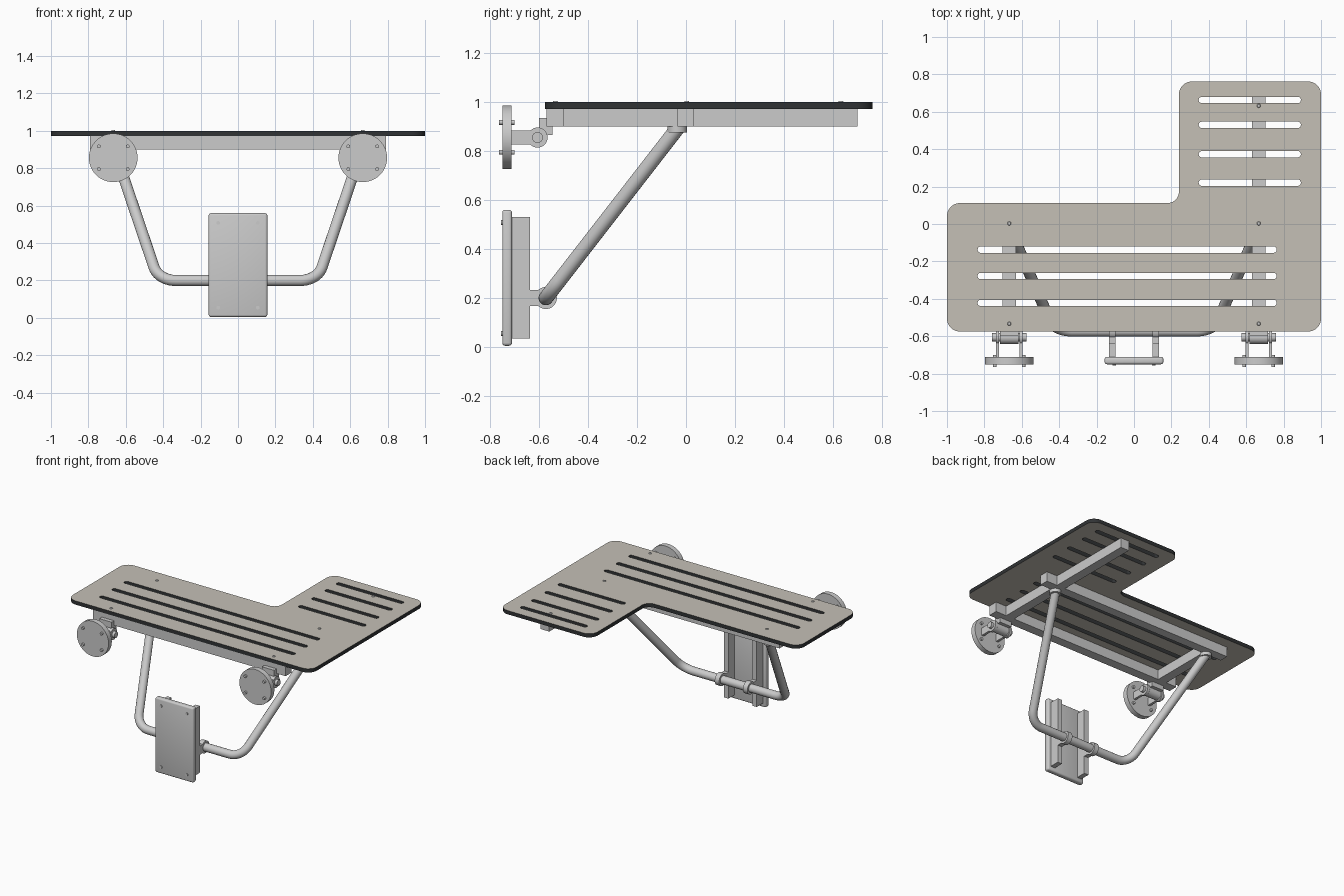
import bpy, bmesh, math
from mathutils import Vector, Matrix

if "Cube" in bpy.data.objects:
    bpy.data.objects.remove(bpy.data.objects["Cube"])


def finish(name, mesh, angle=35):
    for p in mesh.polygons:
        p.use_smooth = True
    mesh.set_sharp_from_angle(angle=math.radians(angle))
    ob = bpy.data.objects.new(name, mesh)
    bpy.context.collection.objects.link(ob)
    return ob


def box(name, x, y, z, bevel=0.0):
    bm = bmesh.new()
    bmesh.ops.create_cube(bm, size=1)
    for v in bm.verts:
        v.co = [r[0] + (c + 0.5) * (r[1] - r[0]) for c, r in zip(v.co, (x, y, z))]
    if bevel:
        bmesh.ops.bevel(bm, geom=bm.edges[:], offset=bevel, segments=3,
                        profile=0.5, affect='EDGES')
    me = bpy.data.meshes.new(name)
    bm.to_mesh(me)
    bm.free()
    return finish(name, me)


def rod(name, a, b, r, sides=32, r2=None):
    a, b = Vector(a), Vector(b)
    bm = bmesh.new()
    m = Matrix.Translation((a + b) / 2) @ (b - a).to_track_quat('Z', 'Y').to_matrix().to_4x4()
    bmesh.ops.create_cone(bm, cap_ends=True, segments=sides, radius1=r,
                          radius2=r if r2 is None else r2, depth=(b - a).length, matrix=m)
    me = bpy.data.meshes.new(name)
    bm.to_mesh(me)
    bm.free()
    return finish(name, me)


def fillet(a, p, b, r, n=10):
    """Points of an arc of radius r rounding the corner p."""
    a, p, b = Vector(a), Vector(p), Vector(b)
    u, v = (a - p).normalized(), (b - p).normalized()
    half = u.angle(v) / 2
    c = p + (u + v).normalized() * (r / math.sin(half))
    t = r / math.tan(half)
    s, e = p + u * t - c, p + v * t - c
    sweep = s.angle(e)
    return [c + (s * math.sin((1 - i / n) * sweep) + e * math.sin(i / n * sweep)) / math.sin(sweep)
            for i in range(n + 1)]


def rounded(pts, radius):
    n = len(pts)
    out = []
    for i in range(n):
        r = radius[i] if isinstance(radius, list) else radius
        out += fillet(pts[i - 1], pts[i], pts[(i + 1) % n], r)
    return out


def curve_mesh(name, splines, cyclic, **props):
    cu = bpy.data.curves.new(name, 'CURVE')
    for k, val in props.items():
        setattr(cu, k, val)
    for pts in splines:
        sp = cu.splines.new('POLY')
        sp.points.add(len(pts) - 1)
        for q, co in zip(sp.points, pts):
            q.co = (*co, 1)
        sp.use_cyclic_u = cyclic
    tmp = bpy.data.objects.new(name + "_curve", cu)
    bpy.context.collection.objects.link(tmp)
    bpy.context.view_layer.update()
    me = bpy.data.meshes.new_from_object(tmp.evaluated_get(bpy.context.evaluated_depsgraph_get()))
    bpy.data.objects.remove(tmp)
    bm = bmesh.new()
    bm.from_mesh(me)
    bmesh.ops.remove_doubles(bm, verts=bm.verts, dist=1e-5)
    bmesh.ops.recalc_face_normals(bm, faces=bm.faces)
    bm.to_mesh(me)
    bm.free()
    return me


# L-shaped slotted seat, pale faces and dark edges
outline = [(-1, -0.575, 0), (1, -0.575, 0), (1, 0.762, 0), (0.24, 0.762, 0), (0.24, 0.112, 0), (-1, 0.112, 0)]
slots = [(-0.836, 0.763, y) for y in (-0.137, -0.278, -0.422)]
slots += [(0.346, 0.892, y) for y in (0.663, 0.53, 0.373, 0.221)]
shapes = [rounded(outline, [0.07, 0.07, 0.07, 0.07, 0.06, 0.07])]
for x0, x1, y in slots:
    h = 0.017
    shapes.append(rounded([(x0, y - h, 0), (x1, y - h, 0), (x1, y + h, 0), (x0, y + h, 0)], h * 0.98))
me = curve_mesh("seat", shapes, True, dimensions='2D', fill_mode='BOTH', extrude=0.0138)
for mat_name, col in (("seat_face", (0.56, 0.53, 0.47, 1)), ("seat_edge", (0.03, 0.033, 0.035, 1))):
    mat = bpy.data.materials.new(mat_name)
    mat.diffuse_color = col
    mat.use_nodes = True
    mat.node_tree.nodes["Principled BSDF"].inputs["Base Color"].default_value = mat.diffuse_color
    me.materials.append(mat)
for p in me.polygons:
    p.material_index = 0 if abs(p.normal.z) > 0.5 else 1
seat = finish("seat", me)
seat.location.z = 0.9862

# Frame under the seat
X = 0.667
ZB = (0.9, 0.973)
box("front_cross_bar", (-0.79, 0.79), (-0.57, -0.5), ZB)
box("rear_cross_bar", (-0.79, 0.79), (-0.035, 0.032), ZB)
for s, side in ((-1, "left"), (1, "right")):
    box(side + "_seat_bar", (s * X - 0.035, s * X + 0.035), (-0.5, -0.035), ZB)
box("extension_bar", (X - 0.035, X + 0.035), (0.032, 0.7), ZB)

# Seat bolts
for i, (x, y) in enumerate([(-X, 0.003), (X, 0.003), (-X, -0.533), (X, -0.533), (X, 0.632)]):
    rod(f"seat_bolt_{i}", (x, y, 0.995), (x, y, 1.005), 0.013, 16, 0.008)

# Bent support tube
path = [(-0.66, -0.033, 0.895), (-0.425, -0.572, 0.2), (0.425, -0.572, 0.2), (0.66, -0.033, 0.895)]
path = [Vector(p) for p in path]
pts = [path[0]] + fillet(*path[:3], 0.12) + fillet(*path[1:], 0.12) + [path[3]]
finish("support_tube", curve_mesh("support_tube", [pts], False, dimensions='3D', fill_mode='FULL',
                                  bevel_depth=0.03, bevel_resolution=6, use_fill_caps=True))

# Lower wall plate
box("lower_wall_plate", (-0.157, 0.157), (-0.75, -0.71), (0.005, 0.56), 0.012)
for s, side in ((-1, "left"), (1, "right")):
    xr = (s * 0.116 - 0.018, s * 0.116 + 0.018)
    box(side + "_plate_rail", xr, (-0.715, -0.637), (0.035, 0.53))
    box(side + "_clamp_arm", xr, (-0.64, -0.58), (0.167, 0.232))
    rod(side + "_tube_clamp", (xr[0], -0.572, 0.2), (xr[1], -0.572, 0.2), 0.045)
    for z in (0.055, 0.508):
        rod(side + "_plate_screw", (s * 0.106, -0.756, z), (s * 0.106, -0.735, z), 0.01, 16)

# Wall discs, hinges and tube sockets, one set per side
for s, side in ((-1, "left"), (1, "right")):
    cx = s * X
    rod(side + "_wall_disc", (cx, -0.75, 0.856), (cx, -0.712, 0.856), 0.13, 64)
    for dx in (-0.077, 0.077):
        for dz in (-0.061, 0.061):
            rod(side + "_disc_bolt", (cx + dx, -0.764, 0.856 + dz), (cx + dx, -0.7, 0.856 + dz), 0.01, 16)
    for d in (-1, 1):
        a, b = sorted((cx + d * 0.054, cx + d * 0.072))
        box(side + "_hinge_arm", (a, b), (-0.713, -0.606), (0.827, 0.883))
        rod(side + "_hinge_eye", (a, -0.606, 0.855), (b, -0.606, 0.855), 0.041)
    rod(side + "_hinge_pin", (cx - 0.092, -0.606, 0.855), (cx + 0.092, -0.606, 0.855), 0.022)
    rod(side + "_hinge_barrel", (cx - 0.05, -0.606, 0.855), (cx + 0.05, -0.606, 0.855), 0.036)
    box(side + "_hinge_leaf", (cx - 0.05, cx + 0.05), (-0.6, -0.57), (0.855, 0.935))
    box(side + "_hinge_foot", (cx - 0.05, cx + 0.05), (-0.572, -0.545), (0.865, 0.902))
    rod(side + "_tube_socket", (s * 0.66, -0.036, 0.875), (s * 0.66, -0.036, 0.902), 0.04)
